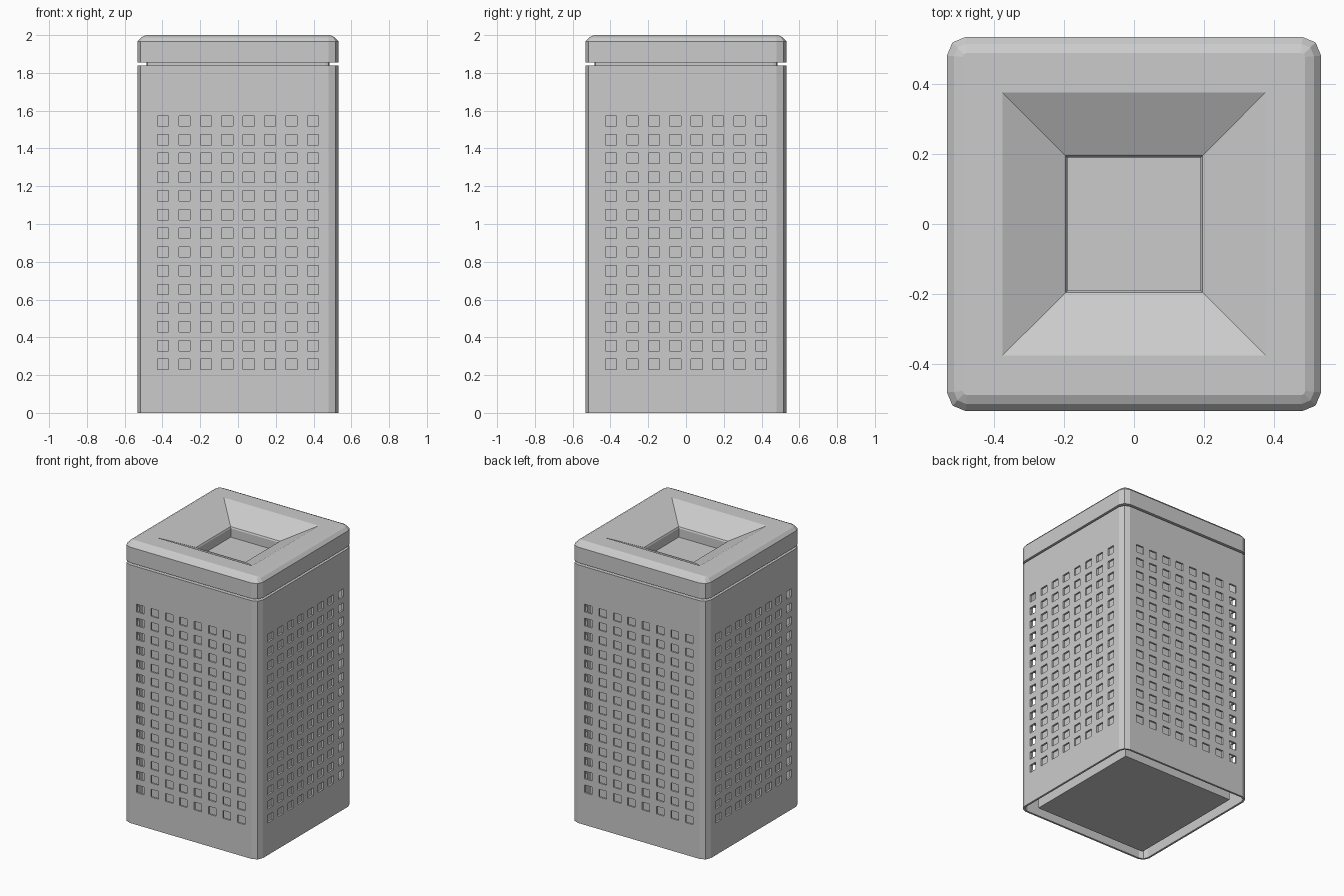
import bpy, bmesh, math

if "Cube" in bpy.data.objects:
    bpy.data.objects.remove(bpy.data.objects["Cube"])

HALF, R = 0.533, 0.053          # half width and corner radius
SHELL_TOP = 1.84


def make_object(name, bm):
    bmesh.ops.remove_doubles(bm, verts=bm.verts, dist=0.0005)
    mesh = bpy.data.meshes.new(name)
    bm.to_mesh(mesh)
    bm.free()
    ob = bpy.data.objects.new(name, mesh)
    bpy.context.collection.objects.link(ob)
    return ob


def turn(pts):
    """Repeat the points of one side around all four sides."""
    out = []
    for k in range(4):
        c, s = round(math.cos(k * math.pi / 2)), round(math.sin(k * math.pi / 2))
        out += [(c * x - s * y, s * x + c * y) for x, y in pts]
    return out


def side(half, r, xs=()):
    """Front side of a square with two-facet corners, plus the corner point."""
    m = half - r * (1 - math.sqrt(0.5))
    return [(-half + r, -half), *[(x, -half) for x in xs], (half - r, -half), (m, -m)]


def loft(bm, loops, skip=lambda i, j: False):
    rings = [[bm.verts.new((x, y, z)) for x, y in pts] for pts, z in loops]
    n = len(rings[0])
    for j in range(len(rings) - 1):
        for i in range(n):
            if not skip(i, j):
                k = (i + 1) % n
                bm.faces.new((rings[j][i], rings[j][k], rings[j + 1][k], rings[j + 1][i]))
    return rings


# Perforated outer shell: grid of cells with the hole cells left out
COLS, ROWS, HW, HH = 8, 14, 0.0295, 0.0275
xs = [(c - 3.5) * 0.1135 + d for c in range(COLS) for d in (-HW, HW)]
zs = [0] + [0.257 + r * 0.0991 + d for r in range(ROWS) for d in (-HH, HH)] + [SHELL_TOP]
one_side = side(HALF, R, xs)
per_side = len(one_side)


def is_hole(i, j):
    i %= per_side
    return i % 2 == 1 and i < 2 * COLS and j % 2 == 1


bm = bmesh.new()
perimeter = turn(one_side)
loft(bm, [(perimeter, z) for z in zs], is_hole)
shell = make_object("perforated_shell", bm)
mod = shell.modifiers.new("thickness", "SOLIDIFY")
mod.thickness = 0.014
mod.offset = -1

# Closed top of the body, seen through the lid opening
bm = bmesh.new()
bm.faces.new([bm.verts.new((x, y, SHELL_TOP - 0.002)) for x, y in turn(side(HALF - 0.005, R))])
make_object("body_top", bm)

# Inner liner box
bm = bmesh.new()
rings = loft(bm, [(turn(side(0.445, 0)), 0.002), (turn(side(0.445, 0)), 1.82)])
bmesh.ops.remove_doubles(bm, verts=bm.verts, dist=0.0005)
bmesh.ops.holes_fill(bm, edges=bm.edges)
bmesh.ops.recalc_face_normals(bm, faces=bm.faces)
make_object("inner_liner", bm)

# Lid: neck, outer rim with bevelled top, funnel and throat (half width, radius, height)
profile = [
    (0.484, 0.02, 1.837), (0.484, 0.02, 1.855),
    (HALF, R, 1.855), (HALF, R, 1.966), (0.513, 0.035, 1.988), (0.488, 0.012, 2.0),
    (0.375, 0, 2.0), (0.195, 0, 1.91), (0.19, 0, 1.90), (0.19, 0, 1.838),
]
bm = bmesh.new()
loft(bm, [(turn(side(h, r)), z) for h, r, z in profile])
make_object("lid", bm)
